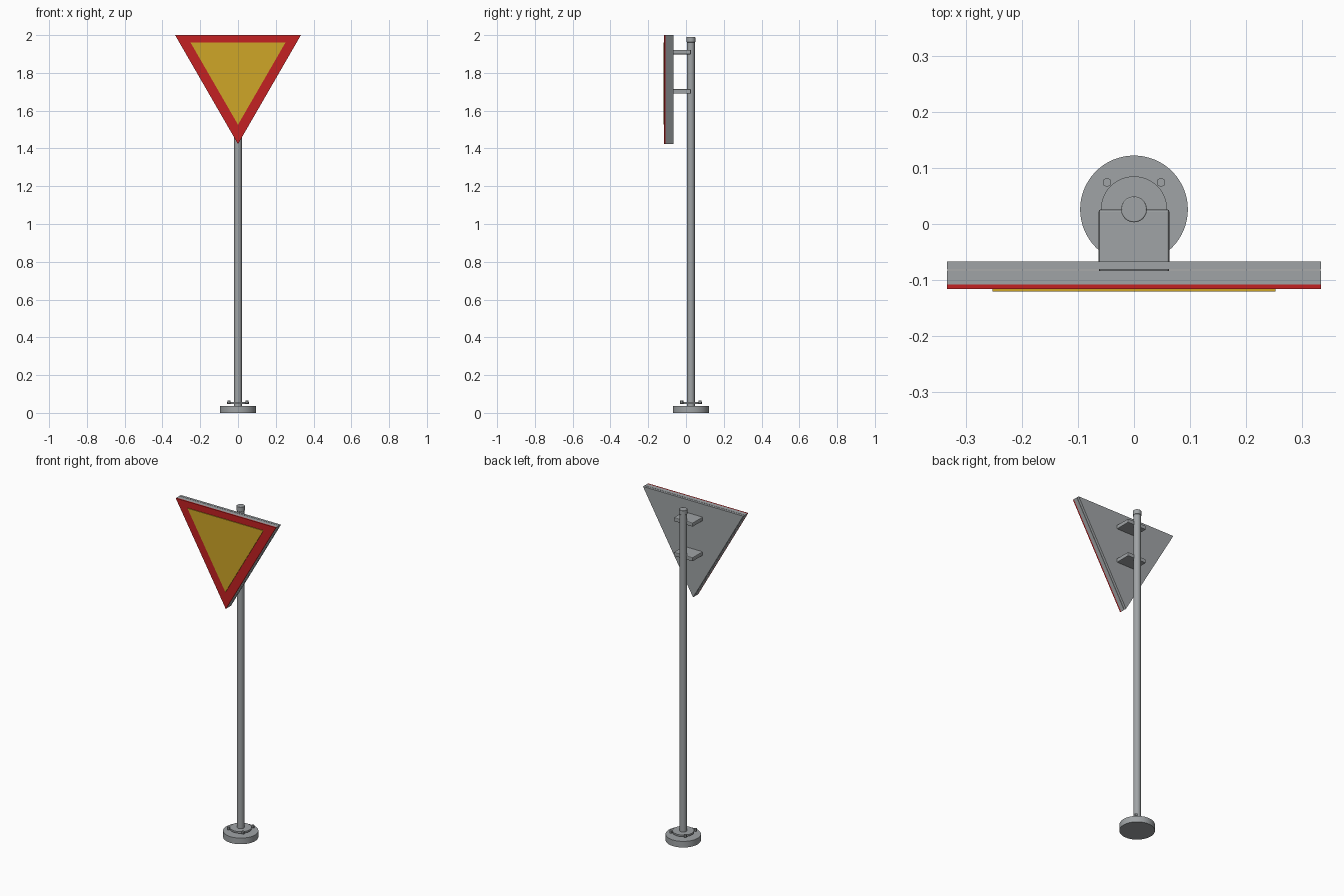
import bpy, bmesh, math
from mathutils import Matrix, Vector

cube = bpy.data.objects.get("Cube")
if cube:
    bpy.data.objects.remove(cube, do_unlink=True)


def make_material(name, color):
    m = bpy.data.materials.new(name)
    m.use_nodes = True
    m.diffuse_color = (*color, 1)
    m.node_tree.nodes["Principled BSDF"].inputs["Base Color"].default_value = (*color, 1)
    return m


STEEL = make_material("galvanised steel", (0.35, 0.37, 0.38))
RED = make_material("red", (0.55, 0.015, 0.016))
YELLOW = make_material("amber yellow", (0.62, 0.38, 0.02))
POLE_Y = 0.026


def add_object(name, bm, material):
    bmesh.ops.recalc_face_normals(bm, faces=bm.faces)
    mesh = bpy.data.meshes.new(name)
    bm.to_mesh(mesh)
    bm.free()
    mesh.materials.append(material)
    obj = bpy.data.objects.new(name, mesh)
    bpy.context.collection.objects.link(obj)
    return obj


def cylinder(name, radius, z0, z1, x=0, y=POLE_Y, sides=48, bevel=0):
    bm = bmesh.new()
    bmesh.ops.create_cone(bm, cap_ends=True, segments=sides, radius1=radius, radius2=radius,
                          depth=z1 - z0, matrix=Matrix.Translation((x, y, (z0 + z1) / 2)))
    obj = add_object(name, bm, STEEL)
    if bevel:
        mod = obj.modifiers.new("soft rim", "BEVEL")
        mod.width, mod.segments = bevel, 2
    if sides > 8:
        bpy.ops.object.select_all(action="DESELECT")
        obj.select_set(True)
        bpy.context.view_layer.objects.active = obj
        bpy.ops.object.shade_smooth_by_angle(angle=math.radians(35))
    return obj


def triangle_plate(name, half_width, top, y_front, y_back, material):
    # Equilateral triangle pointing down, extruded backwards
    bm = bmesh.new()
    tip = top - half_width * math.sqrt(3)
    corners = [(-half_width, top), (half_width, top), (0, tip)]
    face = bm.faces.new([bm.verts.new((x, y_front, z)) for x, z in corners])
    extruded = bmesh.ops.extrude_face_region(bm, geom=[face])["geom"]
    bmesh.ops.translate(bm, vec=(0, y_back - y_front, 0),
                        verts=[v for v in extruded if isinstance(v, bmesh.types.BMVert)])
    return add_object(name, bm, material)


def bracket(name, z):
    bm = bmesh.new()
    y0, y1 = -0.084, POLE_Y
    bmesh.ops.create_cube(bm, size=1, matrix=Matrix.Translation((0, (y0 + y1) / 2, z))
                          @ Matrix.Diagonal((0.126, y1 - y0, 0.024, 1)))
    mod = add_object(name, bm, STEEL).modifiers.new("soft edges", "BEVEL")
    mod.width, mod.segments = 0.004, 2


# Foot, flange and bolts
cylinder("base_disc", 0.096, 0, 0.037, sides=64)
cylinder("flange", 0.059, 0.048, 0.058, sides=48)
for i in range(4):
    a = math.radians(45 + 90 * i)
    cylinder(f"bolt_{i + 1}", 0.0085, 0.05, 0.065, 0.068 * math.cos(a),
             POLE_Y + 0.068 * math.sin(a), sides=6)

# Post with its cap
cylinder("pole", 0.0205, 0.001, 1.98, sides=32)
cylinder("pole_cap", 0.023, 1.962, 1.99, sides=32, bevel=0.002)

# Mounting brackets
bracket("upper_bracket", 1.91)
bracket("lower_bracket", 1.702)

# Layered sign
triangle_plate("back_plate", 0.333, 2, -0.081, -0.067, STEEL)
triangle_plate("sign_body", 0.333, 2, -0.108, -0.083, STEEL)
triangle_plate("red_border", 0.333, 2, -0.116, -0.108, RED)
triangle_plate("yellow_panel", 0.252, 1.962, -0.12, -0.116, YELLOW)
